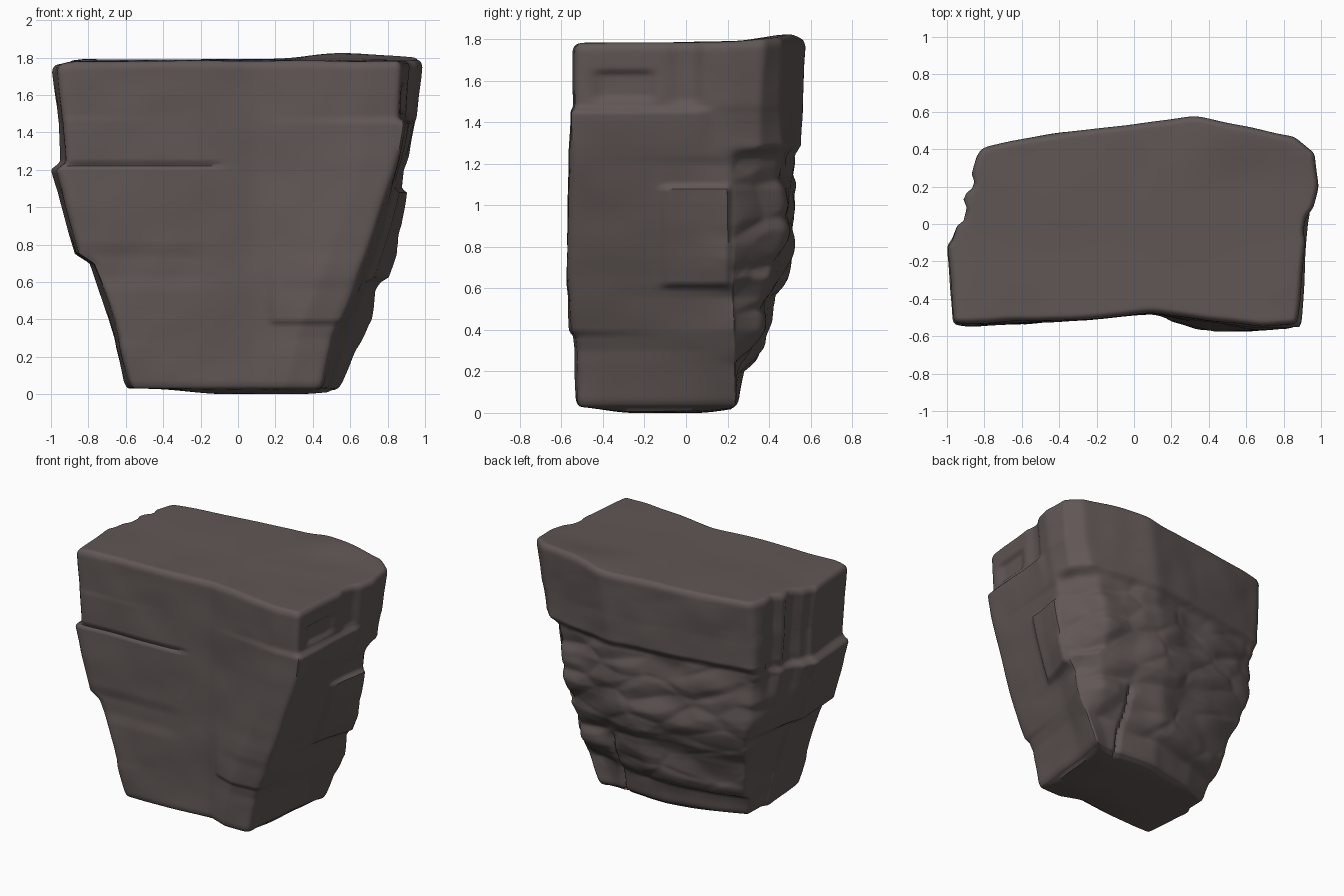
import bpy
import bmesh
from math import exp, sqrt
from mathutils import Vector, noise

cube = bpy.data.objects.get("Cube")
if cube:
    bpy.data.objects.remove(cube)

stone = bpy.data.materials.new("dark brown stone")
stone.use_nodes = True
colour = (0.118, 0.095, 0.092, 1)
stone.diffuse_color = colour
stone.node_tree.nodes["Principled BSDF"].inputs["Base Color"].default_value = colour

# Strata: height, front left x, front right x, back right x, back left x, front y, back y
STRATA = [
    (0.03, -.60, .45, .55, -.57, -.53, .25),
    (0.24, -.65, .50, .64, -.62, -.54, .28),
    (0.30, -.66, .51, .67, -.64, -.54, .34),
    (0.40, -.69, .55, .72, -.66, -.55, .39),
    (0.56, -.75, .62, .75, -.70, -.56, .42),
    (0.62, -.77, .64, .79, -.72, -.57, .44),
    (0.70, -.80, .67, .82, -.74, -.575, .49),
    (0.75, -.88, .69, .83, -.76, -.575, .50),
    (0.86, -.91, .73, .84, -.78, -.575, .53),
    (1.08, -.96, .80, .88, -.80, -.57, .53),
    (1.20, -1.0, .84, .89, -.81, -.565, .52),
    (1.24, -.95, .85, .91, -.81, -.565, .52),
    (1.29, -.95, .86, .92, -.83, -.565, .56),
    (1.45, -.96, .88, .95, -.84, -.565, .56),
    (1.48, -.965, .865, .96, -.84, -.55, .56),
    (1.80, -1.0, .88, .99, -.83, -.55, .58),
]
FOOT, HEIGHT, ROWS, RIM = .03, 1.80, 125, .045
# Points along each side of the plan
SIDES = (22, 12, 26, 10, 20, 14, 12, 12, 26, 24, 18, 14, 6)


def smooth(a, b, v):
    t = min(1, max(0, (v - a) / (b - a)))
    return t * t * (3 - 2 * t)


def band(a, b, v, edge=.02):
    return smooth(a - edge, a, v) * (1 - smooth(b, b + edge, v))


def stratum(z):
    for a, b in zip(STRATA, STRATA[1:]):
        if z <= b[0]:
            t = max(0, (z - a[0]) / (b[0] - a[0]))
            return [p + (q - p) * t for p, q in zip(a[1:], b[1:])]
    return STRATA[-1][1:]


def outline(z):
    """Rounded plan of the boulder at one height."""
    fl, fr, br, bl, yf, yb = stratum(z)
    h = z / HEIGHT
    hollow = .06 * band(.7, 1.22, z, .06)

    def ledge(dip):
        """Back depth, with the lower ledges dipping to one side."""
        return stratum(z + dip * smooth(.1, .25, z) * (1 - smooth(.7, 1.1, z)))[5]

    corners = [Vector(c) for c in (
        (fl + .03, max(yf + .01, -.545)), (-.2, -.508), (.1, -.475),
        (fr - .2, yf), (fr, yf + .01),
        (fr * .5 + br * .5, 0), (br, .24 - .04 * h),
        (br - .02 - hollow, max(yb - .2, .25 - .02 * h)),
        (br - .13 - hollow, yb - .02 - .09 * h),
        (.33 * h, ledge(.05)), (-.35, ledge(.1) - .08), (bl, ledge(.12) - .17),
        (fl + .03, -.08), (fl, -.12))]
    pts = []
    for a, b, n in zip(corners, corners[1:] + corners[:1], SIDES + (22,)):
        pts += [a.lerp(b, k / n) for k in range(n)]
    for _ in range(3):
        pts = [(pts[i - 1] + p * 2 + pts[(i + 1) % len(pts)]) / 4 for i, p in enumerate(pts)]
    return pts


def relief(p, n):
    """Outward push of the surface at a point with outward direction n."""
    x, y, z = p
    d = .009 * noise.noise(Vector((x * 2.2 + z, y * 2.2, z * 2.4)))
    d += .006 * noise.noise(Vector((x * 5, y * 5, z * 5 + 4)))
    # Broken chunks on the back and the rear of both sides
    rough = smooth(.1, .35, y) * (1 - .92 * smooth(1.22, 1.32, z)) * smooth(.12, .3, z)
    chunk = noise.voronoi(Vector((x * 2.6 + 3, y * 2, z * 5 + x)))[0]
    d += rough * .045 * min(.5, chunk[1] - chunk[0]) - rough * .01
    d += rough * .02 * noise.noise(Vector((x * 4, y * 4, z * 6)))
    # Front cracks and lower right ledge
    front, right = smooth(.5, .8, -n.y), smooth(.4, .8, n.x)
    left, back = smooth(.4, .8, -n.x), smooth(.5, .8, n.y)
    d -= front * .02 * exp(-((z - 1.225) / .01) ** 2) * band(-1, -.15, x, .1)
    d += front * .016 * smooth(.37, .395, z) * (1 - smooth(.45, .8, z)) * smooth(.14, .22, x)
    d -= front * .012 * band(-1, -.3, x, .25) * band(.64, .72, z, .1)
    # Right side: lower ledge, projecting block, upper step and dent
    d += right * .012 * smooth(.37, .395, z) * (1 - smooth(.45, .7, z)) * (1 - smooth(-.5, -.1, y))
    d += right * .03 * band(-.1, .2, y) * band(.62, 1.08, z)
    d += right * .018 * (1 - smooth(.05, .15, y)) * smooth(1.2, 1.44, z) * (1 - smooth(1.45, 1.475, z))
    d -= right * .022 * band(-.4, -.2, y, .07) * band(1.53, 1.63, z, .04)
    d -= right * .02 * band(-.03, .02, y, .08) * smooth(1.46, 1.52, z)
    # Left side: upright steps
    for a, b in ((.02, .09), (.19, .24)):
        d -= left * .028 * band(a, b, y, .035) * smooth(.9, 1.2, z)
    # Upright split low on the back
    return d - back * .03 * exp(-((x - .35) / .015) ** 2) * (1 - smooth(.45, .55, z))


def top_height(x, y):
    rise = .035 * smooth(.2, .5, y) * smooth(.15, .55, x) * (1 - .5 * smooth(.55, .95, x))
    return (-.018 + rise + .008 * smooth(-.2, .3, y) - .022 * smooth(.85, 1, -x)
            + .005 * noise.noise(Vector((x * 3, y * 3, 0))))


def foot_height(x, y):
    return -.03 * band(-.05, .3, x, .45) * band(-.25, .05, y, .3)


def cap(ring, height):
    """Concentric rings that close the top or the foot."""
    c = sum(ring, Vector()) / len(ring)
    rows = []
    for s in (.97, .9, .75, .6, .45, .3, .15, .03):
        row = [c.lerp(p, s) for p in ring]
        for q, p in zip(row, ring):
            q.z = p.z + height(q.x, q.y)
        rows.append(row)
    return rows


def rim_inset(depth):
    """Quarter-round edge."""
    t = max(0, 1 - depth / RIM)
    return RIM * .8 * (1 - sqrt(max(0, 1 - t * t)))


def build_boulder():
    levels = [FOOT + (HEIGHT - FOOT) * r / ROWS for r in range(ROWS + 1)]
    for k in (.001, .003, .007):
        levels += [FOOT + k, HEIGHT - k]
    rings = []
    for z in sorted(levels):
        pts = outline(z)
        inset = rim_inset(HEIGHT - z) + .6 * rim_inset(z - FOOT)
        ring = []
        for i, p in enumerate(pts):
            t = pts[(i + 1) % len(pts)] - pts[i - 1]
            n = Vector((t.y, -t.x, 0)).normalized()
            q = Vector((p.x, p.y, z))
            ring.append(q + n * (relief(q, n) - inset))
        rings.append(ring)
    foot, top = cap(rings[0], foot_height), cap(rings[-1], top_height)
    # Tilt the upper rows to follow the uneven top
    for ring in rings:
        for p in ring:
            p.z += smooth(1.5, HEIGHT, p.z) * top_height(p.x, p.y)

    bm = bmesh.new()
    layers = [[bm.verts.new(p) for p in ring] for ring in foot[::-1] + rings + top]
    for a, b in zip(layers, layers[1:]):
        for i in range(len(a)):
            bm.faces.new((a[i - 1], a[i], b[i], b[i - 1]))
    bm.faces.new(layers[0][::-1])
    bm.faces.new(layers[-1])
    bmesh.ops.recalc_face_normals(bm, faces=bm.faces)
    mesh = bpy.data.meshes.new("boulder")
    bm.to_mesh(mesh)
    bm.free()
    mesh.materials.append(stone)
    obj = bpy.data.objects.new("boulder", mesh)
    bpy.context.collection.objects.link(obj)
    bpy.context.view_layer.objects.active = obj
    obj.select_set(True)
    bpy.ops.object.shade_smooth_by_angle(angle=.9)


build_boulder()
